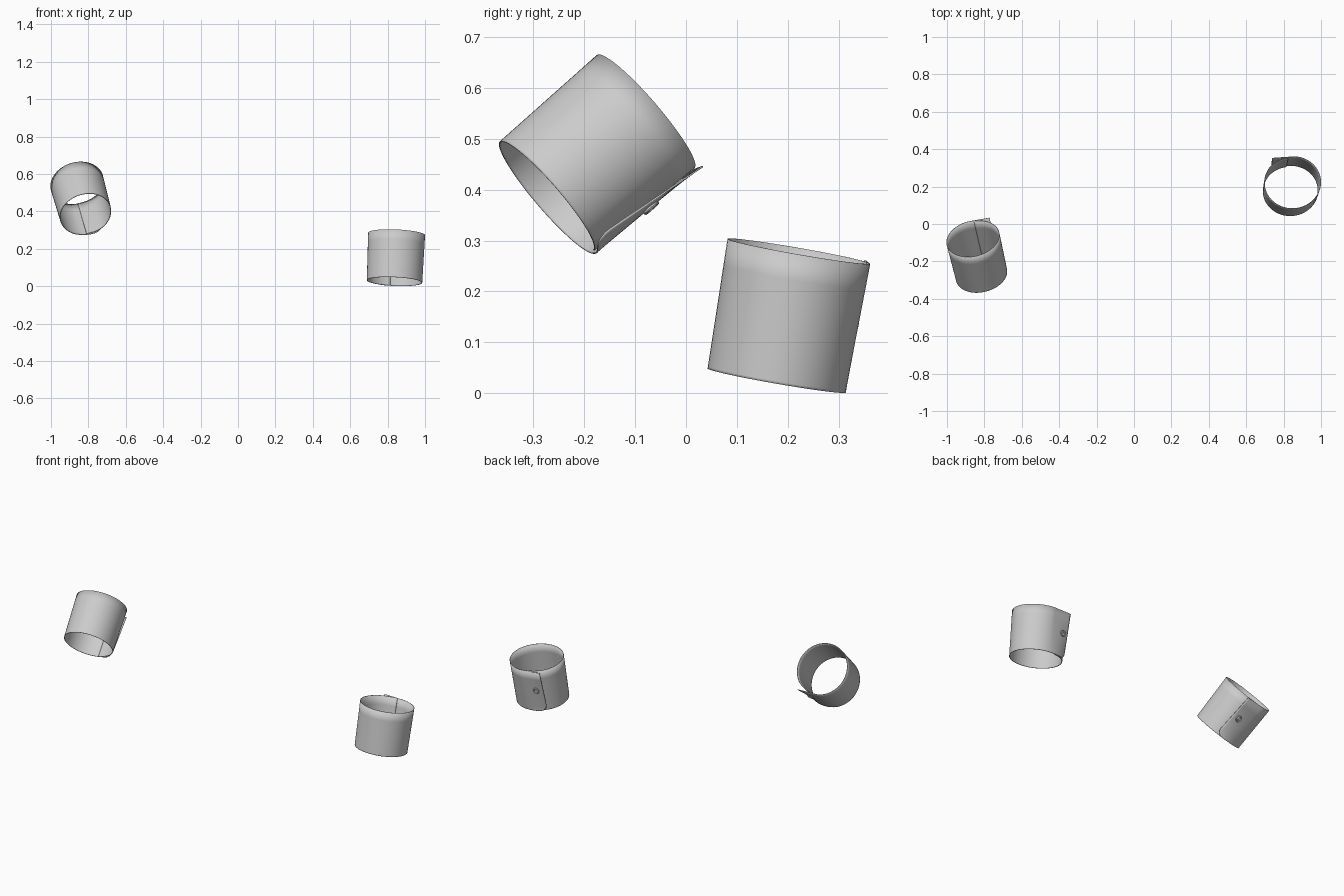
import bpy, bmesh
from math import sin, cos, radians, sqrt
from mathutils import Vector, Matrix

if "Cube" in bpy.data.objects:
    bpy.data.objects.remove(bpy.data.objects["Cube"])

ROWS = [0, .02, .05, .1, .15, .3, .45, .6, .8, 1]
ARC, FLAP = 64, 12
TIP = -0.09


def flap_point(s, t, a, b):
    """Loose end of the cuff: hugs the wrist at the hem, stands off at the top."""
    corner = max(0, 1 - t / .15)
    tip = TIP + .035 * (1 - sqrt(1 - corner ** 2))
    start = a * cos(radians(77))
    u = start + (tip - start) * s
    hug = b * sqrt(1 - (u / a) ** 2) + .006 * s
    straight = b * (sin(radians(77)) + .055 * s)
    k = .25 + .75 * t
    return u, hug * (1 - k) + straight * k


def cuff_point(i, t, a, b):
    if i > ARC:
        return flap_point((i - ARC) / FLAP, t, a, b)
    f = i / ARC
    ang = radians(92 + 345 * f)
    tuck = 1 - .035 * max(0, 1 - f / .12)
    return a * cos(ang) * tuck, b * sin(ang) * tuck


def finish(obj, angle):
    bpy.ops.object.select_all(action='DESELECT')
    obj.select_set(True)
    bpy.context.view_layer.objects.active = obj
    bpy.ops.object.shade_smooth_by_angle(angle=radians(angle))


def make_object(name, bm):
    me = bpy.data.meshes.new(name)
    bm.to_mesh(me)
    bm.free()
    obj = bpy.data.objects.new(name, me)
    bpy.context.collection.objects.link(obj)
    return obj


def make_cuff(side, low, high, r_low, r_high, roll):
    low, high = Vector(low), Vector(high)
    w = (high - low).normalized()
    sx = 1 if side == "right" else -1
    x = Vector((sx, 0, 0))
    u0 = (x - w * x.dot(w)).normalized()
    v0 = w.cross(u0) * sx
    u = u0 * cos(roll) + v0 * sin(roll)
    v = v0 * cos(roll) - u0 * sin(roll)

    def place(t, p):
        return low.lerp(high, t) + u * p[0] + v * p[1]

    # wrapped sleeve band
    bm = bmesh.new()
    grid = []
    for t in ROWS:
        a = r_low[0] + (r_high[0] - r_low[0]) * t
        b = r_low[1] + (r_high[1] - r_low[1]) * t
        grid.append([bm.verts.new(place(t, cuff_point(i, t, a, b)))
                     for i in range(ARC + FLAP + 1)])
    for r0, r1 in zip(grid, grid[1:]):
        for i in range(ARC + FLAP):
            quad = (r0[i], r0[i + 1], r1[i + 1], r1[i])
            bm.faces.new(quad if sx > 0 else quad[::-1])
    cuff = make_object(side + "_cuff", bm)
    mod = cuff.modifiers.new("cloth", 'SOLIDIFY')
    mod.thickness, mod.offset = .003, 0
    finish(cuff, 40)

    # button with a raised rim, lathed from a small profile
    t, a, b = .52, (r_low[0] + r_high[0]) / 2, (r_low[1] + r_high[1]) / 2
    s = .66
    p0, p1 = (Vector(flap_point(q, t, a, b)) for q in (s - .1, s + .1))
    d = (p0 - p1).normalized()
    out = (u * -d.y + v * d.x).normalized()
    along = out.cross(w)
    frame = Matrix((along, w, out)).transposed().to_4x4()
    frame.translation = place(t, flap_point(s, t, a, b))
    bm = bmesh.new()
    profile = [(.018, 0), (.019, .004), (.017, .007), (.014, .007), (.012, .004)]
    n = 24
    rings = [[bm.verts.new((r * cos(radians(360 * i / n)), r * sin(radians(360 * i / n)), z))
              for i in range(n)] for r, z in profile]
    for r0, r1 in zip(rings, rings[1:]):
        for i in range(n):
            j = (i + 1) % n
            bm.faces.new((r0[i], r0[j], r1[j], r1[i]))
    bm.faces.new(rings[-1])
    # stitch studs
    for dx in (-.004, .004):
        for dy in (-.004, .004):
            bmesh.ops.create_cone(bm, cap_ends=True, segments=8, radius1=.002, radius2=.002,
                                  depth=.002, matrix=Matrix.Translation((dx, dy, .005)))
    bm.transform(frame)
    finish(make_object(side + "_button", bm), 40)


make_cuff("right", (.837, .178, .025), (.848, .222, .279), (.147, .136), (.151, .141), radians(8))
make_cuff("left", (-.815, -.272, .385), (-.861, -.078, .551), (.138, .143), (.143, .148), 0)
